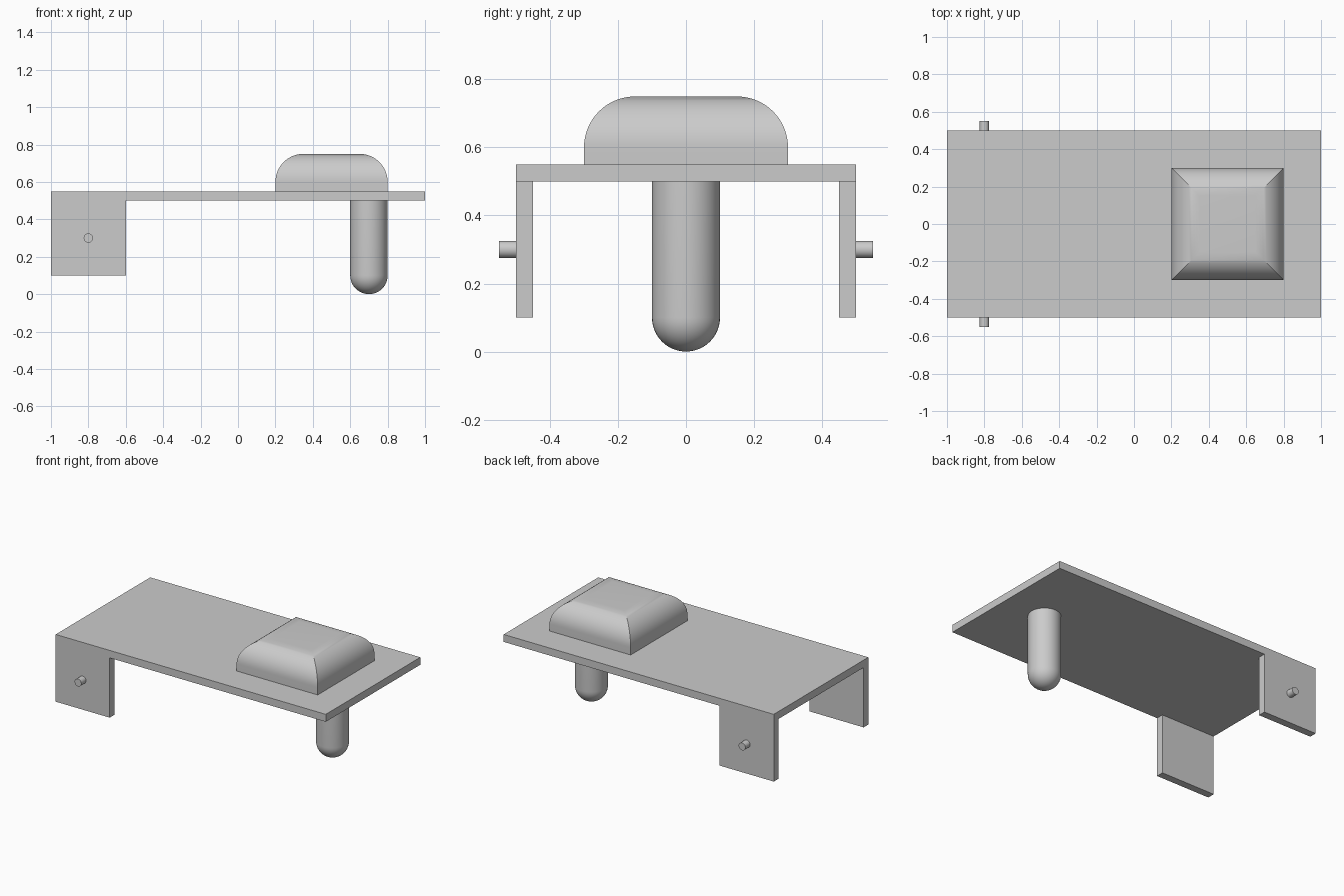
import bpy, bmesh
from math import sin, cos, pi, radians
from mathutils import Matrix, Vector

cube = bpy.data.objects.get("Cube")
if cube:
    bpy.data.objects.remove(cube, do_unlink=True)

grey = bpy.data.materials.new("plain_grey")
colour = (0.6, 0.6, 0.6, 1)
grey.diffuse_color = colour
grey.use_nodes = True
grey.node_tree.nodes["Principled BSDF"].inputs["Base Color"].default_value = colour


def finish(name, bm, smooth=None):
    bmesh.ops.recalc_face_normals(bm, faces=bm.faces)
    mesh = bpy.data.meshes.new(name)
    bm.to_mesh(mesh)
    bm.free()
    mesh.materials.append(grey)
    ob = bpy.data.objects.new(name, mesh)
    bpy.context.collection.objects.link(ob)
    if smooth:
        bpy.ops.object.select_all(action="DESELECT")
        ob.select_set(True)
        bpy.context.view_layer.objects.active = ob
        bpy.ops.object.shade_smooth_by_angle(angle=radians(smooth))
    return ob


def loft(bm, rings):
    """Skin a stack of closed rings and cap both ends."""
    loops = [[bm.verts.new(p) for p in ring] for ring in rings]
    n = len(loops[0])
    for a, b in zip(loops, loops[1:]):
        for i in range(n):
            j = (i + 1) % n
            bm.faces.new((a[i], a[j], b[j], b[i]))
    bm.faces.new(loops[0][::-1])
    bm.faces.new(loops[-1])


# Top plate with two side flanges folded down at the -x end
bm = bmesh.new()
bmesh.ops.create_cube(bm, size=1, matrix=Matrix.Translation((0, 0, 0.525)) @ Matrix.Diagonal((2, 1, 0.05, 1)))
for co, no in (((0, 0.45, 0), (0, 1, 0)), ((0, -0.45, 0), (0, 1, 0)), ((-0.6, 0, 0), (1, 0, 0))):
    bmesh.ops.bisect_plane(bm, geom=bm.verts[:] + bm.edges[:] + bm.faces[:], plane_co=co, plane_no=no)
bm.normal_update()
corners = []
for f in bm.faces:
    c = f.calc_center_median()
    if f.normal.z < -0.9 and c.x < -0.6 and abs(c.y) > 0.45:
        corners.append(f)
for f in bmesh.ops.extrude_discrete_faces(bm, faces=corners)["faces"]:
    bmesh.ops.translate(bm, verts=f.verts[:], vec=(0, 0, -0.4))
bmesh.ops.dissolve_limit(bm, angle_limit=radians(1), verts=bm.verts[:], edges=bm.edges[:])
finish("plate_with_flanges", bm)

# Square button with rounded top edges that meet in mitred corners
STEPS = 16
levels = [(0.3, 0.55)]
for k in range(STEPS + 1):
    a = pi / 2 * k / STEPS
    levels.append((0.15 + 0.15 * cos(a), 0.6 + 0.15 * sin(a)))
square = ((-1, -1), (1, -1), (1, 1), (-1, 1))
bm = bmesh.new()
loft(bm, [[(0.5 + sx * h, sy * h, z) for sx, sy in square] for h, z in levels])
finish("button_cap", bm, 20)

# Round-ended post under the plate
SIDES = 48
levels = [(0.1, 0.5)]
for k in range(12):
    a = pi / 2 * k / 12
    levels.append((0.1 * cos(a), 0.1 - 0.1 * sin(a)))
levels.append((0.002, 0))
bm = bmesh.new()
loft(bm, [[(0.7 + r * cos(2 * pi * i / SIDES), r * sin(2 * pi * i / SIDES), z)
           for i in range(SIDES)] for r, z in levels])
finish("post", bm, 30)

# Pivot pins on the outside of each flange
for side, name in ((1, "back_pin"), (-1, "front_pin")):
    bm = bmesh.new()
    bmesh.ops.create_cone(bm, cap_ends=True, segments=32, radius1=0.025, radius2=0.025, depth=0.05,
                          matrix=Matrix.Translation((-0.8, side * 0.525, 0.3)) @ Matrix.Rotation(pi / 2, 4, "X"))
    finish(name, bm, 30)
